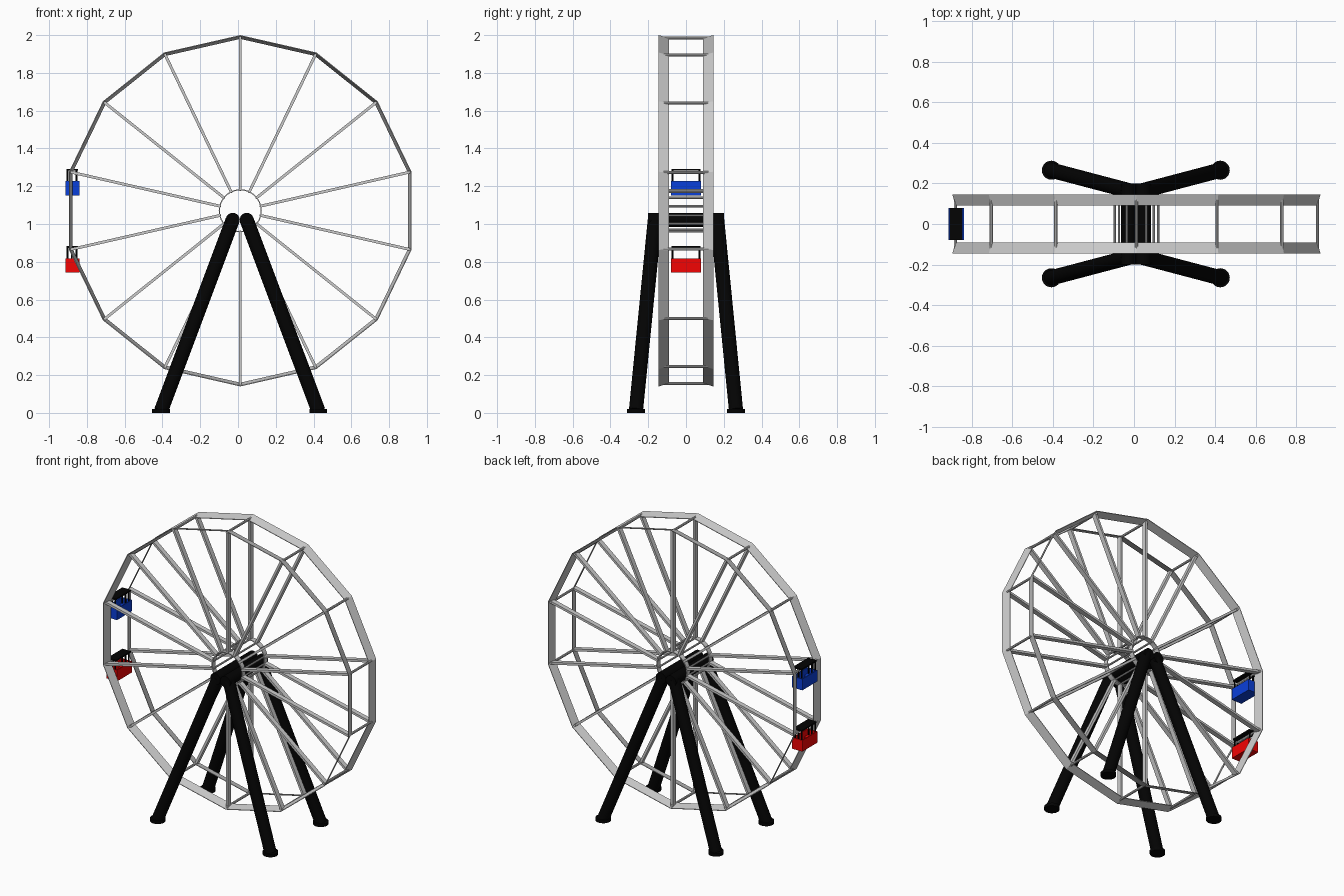
import bpy, bmesh, math
from mathutils import Vector, Matrix

if "Cube" in bpy.data.objects:
    bpy.data.objects.remove(bpy.data.objects["Cube"])

CX, CZ, R, N = 0.012, 1.07, 0.93, 14


def material(name, rgb):
    m = bpy.data.materials.new(name)
    m.diffuse_color = (*rgb, 1)
    m.use_nodes = True
    m.node_tree.nodes["Principled BSDF"].inputs["Base Color"].default_value = m.diffuse_color
    return m


BLACK = material("black", (0.001, 0.001, 0.001))
BLUE = material("blue", (0.003, 0.05, 0.7))
RED = material("red", (0.9, 0.001, 0.001))


def finish(name, bm, mat=None, smooth=False):
    bmesh.ops.recalc_face_normals(bm, faces=bm.faces)
    me = bpy.data.meshes.new(name)
    bm.to_mesh(me)
    bm.free()
    ob = bpy.data.objects.new(name, me)
    bpy.context.collection.objects.link(ob)
    if mat:
        me.materials.append(mat)
    if smooth:
        bpy.ops.object.select_all(action='DESELECT')
        ob.select_set(True)
        bpy.context.view_layer.objects.active = ob
        bpy.ops.object.shade_smooth_by_angle(angle=math.radians(35))
    return ob


def rod(bm, a, b, r, seg=8):
    a, b = Vector(a), Vector(b)
    d = b - a
    new = bmesh.ops.create_cone(bm, cap_ends=True, segments=seg, radius1=r,
                                radius2=r, depth=d.length)["verts"]
    bmesh.ops.rotate(bm, verts=new, matrix=Vector((0, 0, 1)).rotation_difference(d).to_matrix())
    bmesh.ops.translate(bm, verts=new, vec=(a + b) / 2)


def box(bm, lo, hi):
    lo, hi = Vector(lo), Vector(hi)
    new = bmesh.ops.create_cube(bm, size=1)["verts"]
    bmesh.ops.scale(bm, verts=new, vec=hi - lo)
    bmesh.ops.translate(bm, verts=new, vec=(lo + hi) / 2)
    return new


def polar(r, i, n, y):
    a = 2 * math.pi * i / n
    return Vector((CX + r * math.sin(a), y, CZ + r * math.cos(a)))


# ring swept from a (radius, y) cross-section
def band(name, section, n, smooth=False):
    bm = bmesh.new()
    rings = [[bm.verts.new(polar(r, i, n, y)) for r, y in section] for i in range(n)]
    for i in range(n):
        p, q = rings[i], rings[(i + 1) % n]
        for k in range(4):
            bm.faces.new((p[k], p[(k + 1) % 4], q[(k + 1) % 4], q[k]))
    return finish(name, bm, smooth=smooth)


# tilted plate rims, hub rings and flat spokes on both sides
for s, side in ((-1, "front"), (1, "back")):
    band(side + "_rim", ((R - 0.016, s * 0.09), (R, s * 0.145),
                         (R - 0.004, s * 0.145), (R - 0.02, s * 0.09)), N)
    band(side + "_hub_ring", ((0.108, s * 0.1), (0.114, s * 0.1),
                              (0.114, s * 0.134), (0.108, s * 0.134)), 28, True)
    bm = bmesh.new()
    for i in range(N):
        new = box(bm, (-0.0075, s * 0.117 - 0.016, 0.11), (0.0075, s * 0.117 + 0.016, R - 0.013))
        bmesh.ops.rotate(bm, verts=new, cent=(0, 0, 0),
                         matrix=Matrix.Rotation(2 * math.pi * i / N, 3, 'Y'))
        bmesh.ops.translate(bm, verts=new, vec=(CX, 0, CZ))
    finish(side + "_spokes", bm)

# crossbars joining the two sides
bm = bmesh.new()
for i in range(N):
    rod(bm, polar(R - 0.015, i, N, -0.135), polar(R - 0.015, i, N, 0.135), 0.008)
    rod(bm, polar(0.11, i, N, -0.125), polar(0.11, i, N, 0.125), 0.006)
finish("crossbars", bm, smooth=True)

# axles, support legs and feet
axles, legs, feet = bmesh.new(), bmesh.new(), bmesh.new()
for sx in (-1, 1):
    tx, fx = 0.009 + sx * 0.037, 0.009 + sx * 0.416
    rod(axles, (tx, -0.2, 1.022), (tx, 0.2, 1.022), 0.037, 24)
    for sy in (-1, 1):
        rod(legs, (tx, sy * 0.165, 1.022), (fx, sy * 0.265, 0.012), 0.0375, 24)
        rod(feet, (fx, sy * 0.265, 0), (fx, sy * 0.265, 0.02), 0.047, 24)
finish("axles", axles, BLACK, True)
finish("support_legs", legs, BLACK, True)
finish("feet", feet, BLACK, True)


# gondolas: open tub with two benches inside, black posts and roof
def gondola(name, z, mat):
    x0, x1, w, t = -0.914, -0.838, 0.079, 0.006
    bm = bmesh.new()
    box(bm, (x0, -w, z), (x1, w, z + t))
    for x in (x0, x1 - t):
        box(bm, (x, -w, z), (x + t, w, z + 0.075))
    for y in (-w, w - t):
        box(bm, (x0, y, z), (x1, y + t, z + 0.075))
    for y in (-w, w - 0.04):
        box(bm, (x0 + t, y + t / 2, z), (x1 - t, y + 0.04 - t / 2, z + 0.035))
    finish(name + "_tub", bm, mat)
    bm = bmesh.new()
    box(bm, (x0 + 0.006, -0.078, z + 0.13), (x1 - 0.008, 0.078, z + 0.14))
    for x in (-0.903, -0.88, -0.855):
        for y in (-0.071, 0.071):
            rod(bm, (x, y, z + 0.04), (x, y, z + 0.135), 0.005)
    finish(name + "_canopy", bm, BLACK)


gondola("blue_gondola", 1.152, BLUE)
gondola("red_gondola", 0.743, RED)
